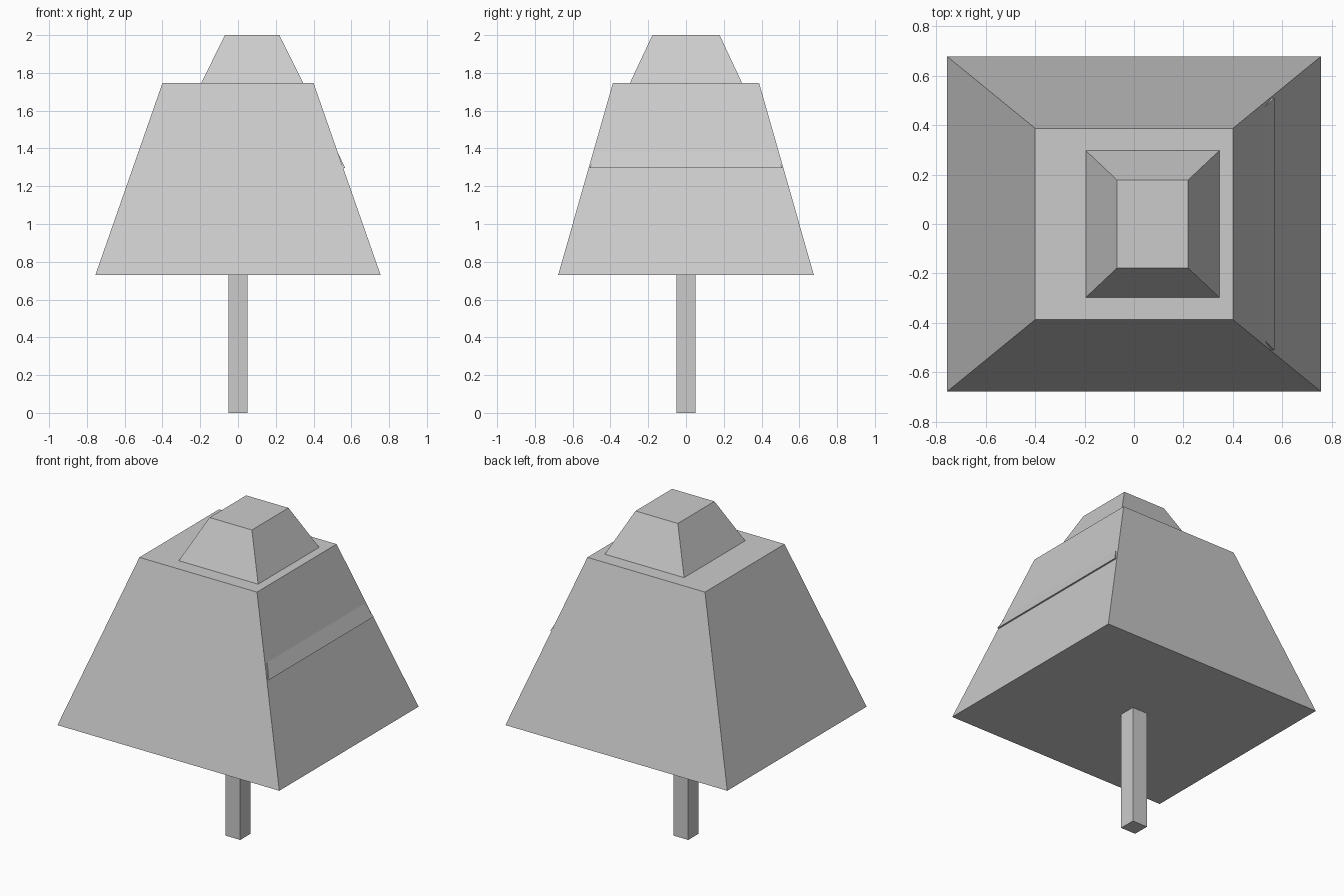
import bpy, bmesh

if "Cube" in bpy.data.objects:
    bpy.data.objects.remove(bpy.data.objects["Cube"])

grey = bpy.data.materials.new("light_grey")
grey.diffuse_color = (0.6, 0.6, 0.6, 1)
grey.use_nodes = True
grey.node_tree.nodes["Principled BSDF"].inputs["Base Color"].default_value = grey.diffuse_color


def frustum(name, cx, z0, z1, base, top):
    """Four-sided block whose half sizes go from base (x, y) to top (x, y)."""
    bm = bmesh.new()
    bmesh.ops.create_cube(bm, size=2)
    for v in bm.verts:
        half, z = (top, z1) if v.co.z > 0 else (base, z0)
        v.co = (cx + v.co.x * half[0], v.co.y * half[1], z)
    mesh = bpy.data.meshes.new(name)
    bm.to_mesh(mesh)
    bm.free()
    mesh.materials.append(grey)
    obj = bpy.data.objects.new(name, mesh)
    bpy.context.collection.objects.link(obj)
    return obj


# Square trunk, running up into the foliage
frustum("trunk", 0, 0, 0.78, (0.051, 0.051), (0.051, 0.051))

# Three foliage tiers, the upper two shifted sideways
frustum("lower_foliage", 0, 0.73, 1.746, (0.755, 0.677), (0.4, 0.387))
frustum("middle_foliage", 0.075, 1.297, 1.7, (0.492, 0.51), (0.302, 0.317))
frustum("top_foliage", 0.075, 1.746, 2.0, (0.27, 0.297), (0.144, 0.178))
